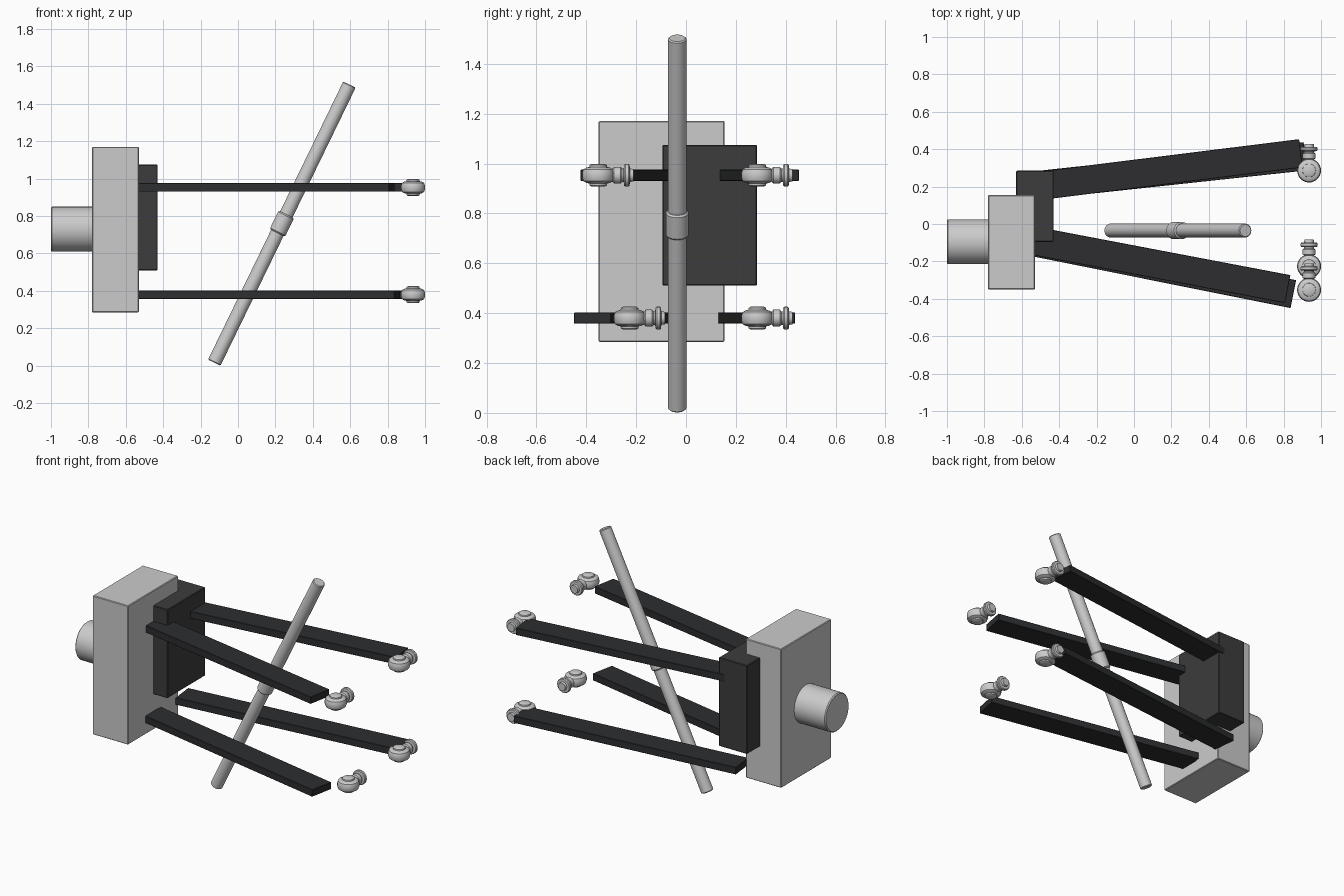
import bpy, bmesh, math
from mathutils import Vector, Matrix

if "Cube" in bpy.data.objects:
    bpy.data.objects.remove(bpy.data.objects["Cube"])


def mat(name, c):
    m = bpy.data.materials.new(name)
    m.diffuse_color = (*c, 1)
    m.use_nodes = True
    m.node_tree.nodes["Principled BSDF"].inputs["Base Color"].default_value = m.diffuse_color
    return m


DARK = mat("dark_grey", (0.045, 0.045, 0.047))
BLACK = mat("near_black", (0.026, 0.027, 0.029))


def finish(name, bm, material=None, smooth=False):
    bmesh.ops.recalc_face_normals(bm, faces=bm.faces)
    me = bpy.data.meshes.new(name)
    bm.to_mesh(me)
    bm.free()
    ob = bpy.data.objects.new(name, me)
    bpy.context.collection.objects.link(ob)
    if material:
        me.materials.append(material)
    if smooth:
        bpy.ops.object.select_all(action='DESELECT')
        ob.select_set(True)
        bpy.context.view_layer.objects.active = ob
        bpy.ops.object.shade_smooth_by_angle(angle=math.radians(35))
    return ob


def box(name, lo, hi, material=None, bevel=0.004):
    lo, hi = Vector(lo), Vector(hi)
    bm = bmesh.new()
    bmesh.ops.create_cube(bm, size=1, matrix=Matrix.Translation((lo + hi) / 2)
                          @ Matrix.Diagonal((*(hi - lo), 1)))
    bmesh.ops.bevel(bm, geom=bm.edges[:], offset=bevel, segments=1, affect='EDGES')
    return finish(name, bm, material)


def lathe(bm, profile, matrix, n=32):
    """Closed solid of (radius, height) pairs turned round local z."""
    rings = [[bm.verts.new(matrix @ Vector((r * math.cos(2 * math.pi * i / n),
                                            r * math.sin(2 * math.pi * i / n), h)))
              for i in range(n)] for r, h in profile]
    for a, b in zip(rings, rings[1:]):
        for i in range(n):
            j = (i + 1) % n
            bm.faces.new((a[i], a[j], b[j], b[i]))
    bm.faces.new(rings[0][::-1])
    bm.faces.new(rings[-1])


def rod(name, a, b, r, bevel):
    a, b = Vector(a), Vector(b)
    d = b - a
    m = Matrix.Translation(a) @ d.to_track_quat('Z', 'Y').to_matrix().to_4x4()
    bm = bmesh.new()
    L = d.length
    lathe(bm, [(r - bevel, 0), (r, bevel), (r, L - bevel), (r - bevel, L)], m)
    return finish(name, bm, smooth=True)


def bar(name, a, b, z, width=0.152, thick=0.045):
    d = Vector((b[0] - a[0], b[1] - a[1], 0))
    ob = box(name, (0, -width / 2, -thick / 2), (d.length, width / 2, thick / 2), BLACK, 0.002)
    ob.location = (a[0], a[1], z)
    ob.rotation_euler.z = math.atan2(d.y, d.x)


def joint(name, y, z, x=0.936):
    bm = bmesh.new()
    at = Matrix.Translation((x, y, z))
    # ring-shaped eye with a boss above and below
    half = [(0.064, 0.010), (0.059, 0.024), (0.047, 0.031), (0.036, 0.033),
            (0.035, 0.041), (0.026, 0.046)]
    lathe(bm, [(r, -h) for r, h in reversed(half)] + half, at)
    # stem with neck, flange and stub along +y
    lathe(bm, [(0.030, 0.02), (0.026, 0.058), (0.034, 0.064), (0.034, 0.090), (0.027, 0.096),
               (0.027, 0.102), (0.042, 0.104), (0.046, 0.109), (0.046, 0.121),
               (0.042, 0.126), (0.027, 0.127), (0.025, 0.142)],
          at @ Matrix.Rotation(-math.pi / 2, 4, 'X'), 24)
    finish(name, bm, smooth=True)


# base blocks and rear shaft
box("main_block", (-0.78, -0.35, 0.285), (-0.53, 0.155, 1.17))
box("offset_block", (-0.63, -0.095, 0.51), (-0.43, 0.285, 1.075), DARK)
rod("rear_shaft", (-1.0, -0.095, 0.73), (-0.77, -0.095, 0.73), 0.12, 0.006)

# slanted rod with a collar at its middle
low, high = Vector((-0.127, -0.035, 0.016)), Vector((0.596, -0.035, 1.503))
mid, axis = (low + high) / 2, (high - low).normalized()
rod("slanted_rod", low, high, 0.037, 0.005)
rod("rod_collar", mid - axis * 0.055, mid + axis * 0.055, 0.046, 0.007)

# four flat arms and their loose end joints
Z_TOP, Z_LOW = 0.953, 0.38
bar("upper_back_arm", (-0.54, 0.2), (0.892, 0.378), Z_TOP)
bar("lower_back_arm", (-0.54, 0.205), (0.915, 0.362), Z_LOW)
bar("upper_front_arm", (-0.54, -0.089), (0.822, -0.348), Z_TOP)
bar("lower_front_arm", (-0.54, -0.096), (0.852, -0.375), Z_LOW)
joint("upper_back_joint", 0.286, Z_TOP)
joint("lower_back_joint", 0.286, Z_LOW)
joint("upper_front_joint", -0.352, Z_TOP)
joint("lower_front_joint", -0.226, Z_LOW)
